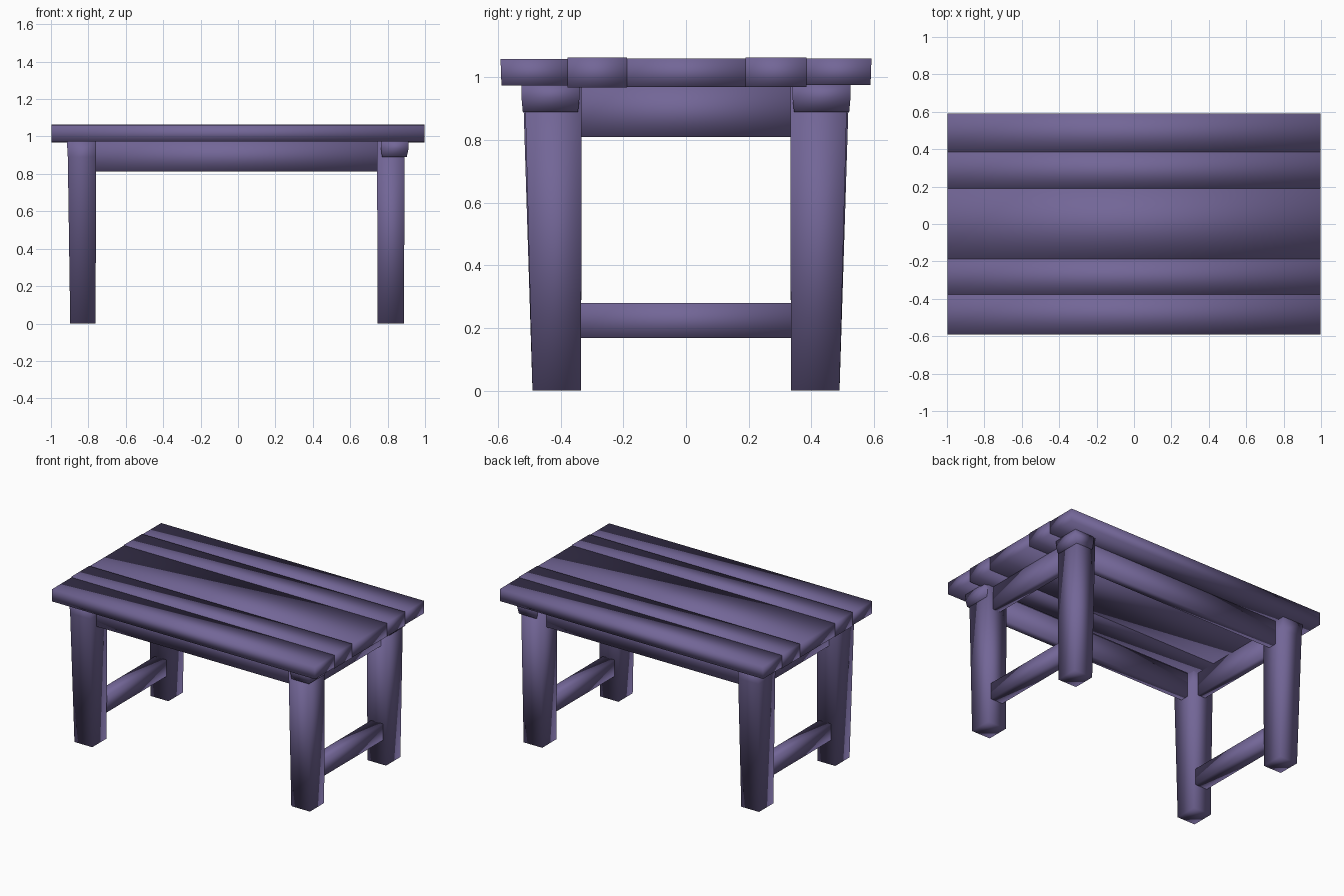
import bpy, bmesh

if "Cube" in bpy.data.objects:
    bpy.data.objects.remove(bpy.data.objects["Cube"])

wood = bpy.data.materials.new("dusty purple wood")
wood.diffuse_color = (0.17, 0.133, 0.31, 1)
wood.use_nodes = True
wood.node_tree.nodes["Principled BSDF"].inputs["Base Color"].default_value = wood.diffuse_color


def loft(name, rings):
    """Stack of rectangles (z, x0, x1, y0, y1) joined into a soft-shaded block."""
    bm = bmesh.new()
    loops = [[bm.verts.new(p) for p in ((x0, y0, z), (x1, y0, z), (x1, y1, z), (x0, y1, z))]
             for z, x0, x1, y0, y1 in rings]
    for a, b in zip(loops, loops[1:]):
        for i in range(4):
            j = (i + 1) % 4
            bm.faces.new((a[i], a[j], b[j], b[i]))
    bm.faces.new(loops[0][::-1])
    bm.faces.new(loops[-1])
    bmesh.ops.recalc_face_normals(bm, faces=bm.faces)
    for f in bm.faces:
        f.smooth = True
    me = bpy.data.meshes.new(name)
    bm.to_mesh(me)
    bm.free()
    me.materials.append(wood)
    ob = bpy.data.objects.new(name, me)
    bpy.context.collection.objects.link(ob)
    return ob


def box(name, x0, x1, y0, y1, z0, z1):
    return loft(name, [(z0, x0, x1, y0, y1), (z1, x0, x1, y0, y1)])


# Table top: five planks of slightly uneven thickness
planks = [("front_plank", -0.592, -0.378, 0.974, 1.058),
          ("front_narrow_plank", -0.378, -0.188, 0.968, 1.064),
          ("middle_plank", -0.188, 0.19, 0.97, 1.06),
          ("back_narrow_plank", 0.19, 0.385, 0.97, 1.064),
          ("back_plank", 0.385, 0.592, 0.976, 1.06)]
for name, y0, y1, z0, z1 in planks:
    ob = box(name, -0.997, 0.997, y0, y1, z0, z1)
    # outer edges lean very slightly
    for v in ob.data.vertices:
        if abs(v.co.y) > 0.59 and v.co.z < 1:
            v.co.y *= 0.995

# Legs: tapered outwards to the top, right pair with a small collar
for ys, end in ((-1, "front"), (1, "back")):
    def ring(z, x0, x1, inner, outer):
        a, b = sorted((ys * inner, ys * outer))
        return (z, x0, x1, a, b)
    loft(end + "_left_leg", [ring(0, -0.897, -0.762, 0.335, 0.49),
                             ring(0.89, -0.91, -0.758, 0.333, 0.518),
                             ring(0.975, -0.915, -0.758, 0.333, 0.523)])
    loft(end + "_right_leg", [ring(0, 0.747, 0.888, 0.335, 0.49),
                              ring(0.975, 0.743, 0.89, 0.333, 0.515)])
    loft(end + "_right_collar", [ring(0.89, 0.77, 0.902, 0.345, 0.521),
                                 ring(0.935, 0.765, 0.912, 0.34, 0.525),
                                 ring(0.975, 0.765, 0.912, 0.34, 0.525)])
    # Long apron under the top
    y0, y1 = sorted((ys * 0.39, ys * 0.45))
    box(end + "_apron", -0.77, 0.76, y0, y1, 0.813, 0.975)

# Short aprons and low stretchers at both ends
for xs, side in ((-1, "left"), (1, "right")):
    a, b = sorted((xs * 0.795, xs * 0.85))
    box(side + "_apron", a, b, -0.345, 0.345, 0.81, 0.972)
    a, b = sorted((xs * 0.775, xs * 0.865))
    box(side + "_stretcher", a, b, -0.345, 0.345, 0.168, 0.28)
